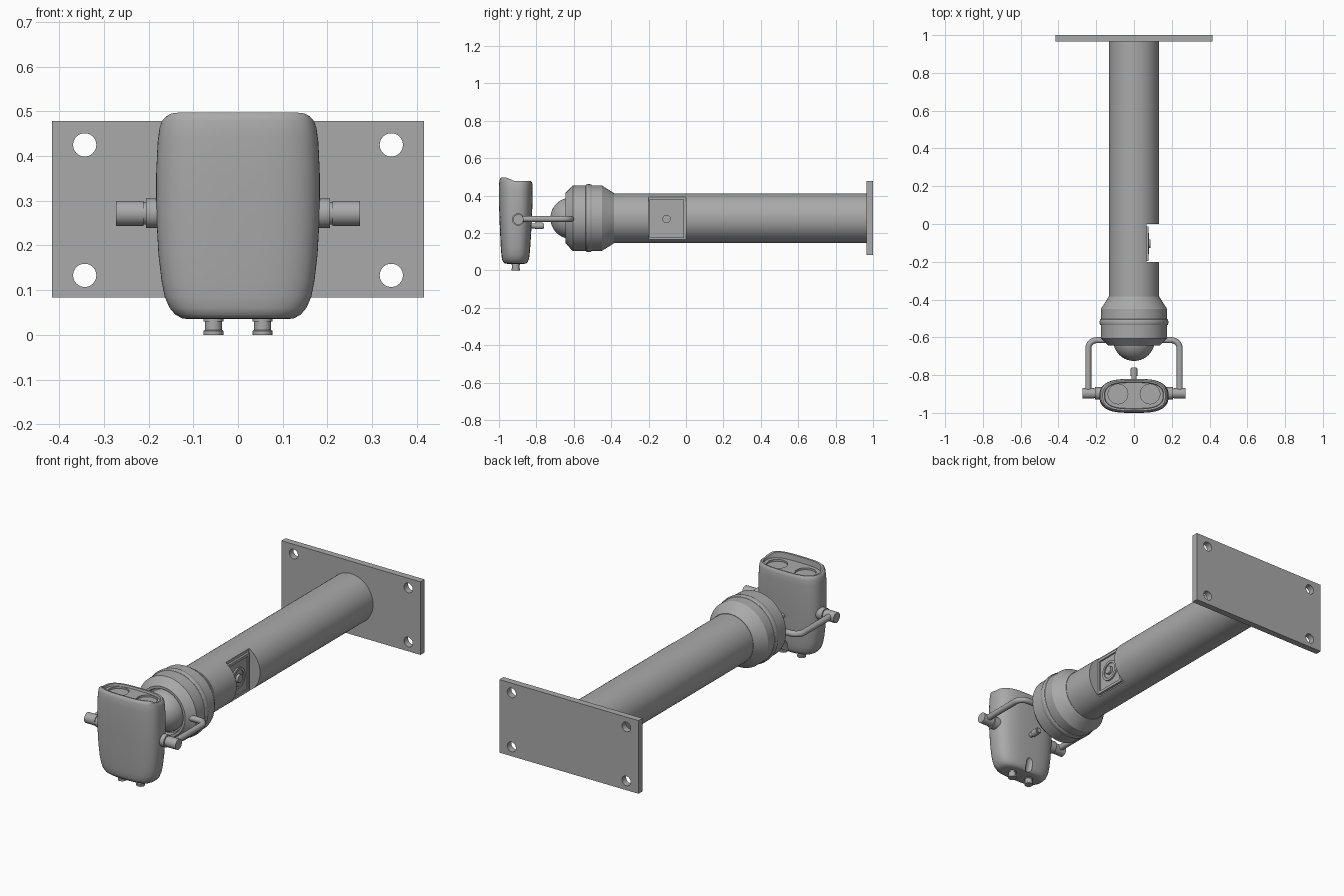
import bpy, bmesh, math
from mathutils import Vector, Matrix

if "Cube" in bpy.data.objects:
    bpy.data.objects.remove(bpy.data.objects["Cube"])

grey = bpy.data.materials.new("plain grey metal")
grey.diffuse_color = (0.40, 0.40, 0.40, 1)
grey.use_nodes = True
grey.node_tree.nodes["Principled BSDF"].inputs["Base Color"].default_value = grey.diffuse_color


def finish(name, bm, angle=30):
    bmesh.ops.recalc_face_normals(bm, faces=bm.faces)
    me = bpy.data.meshes.new(name)
    bm.to_mesh(me)
    bm.free()
    ob = bpy.data.objects.new(name, me)
    bpy.context.collection.objects.link(ob)
    me.materials.append(grey)
    smooth(ob, angle)
    return ob


def activate(ob):
    bpy.ops.object.select_all(action='DESELECT')
    ob.select_set(True)
    bpy.context.view_layer.objects.active = ob


def smooth(ob, angle=30):
    activate(ob)
    bpy.ops.object.shade_smooth_by_angle(angle=math.radians(angle))


def loft(name, rings, angle=30):
    bm = bmesh.new()
    vs = [[bm.verts.new(p) for p in r] for r in rings]
    n = len(rings[0])
    for a, b in zip(vs, vs[1:]):
        for i in range(n):
            bm.faces.new((a[i], a[(i + 1) % n], b[(i + 1) % n], b[i]))
    bm.faces.new(vs[0])
    bm.faces.new(vs[-1])
    return finish(name, bm, angle)


def lathe(name, axis, centre, profile, n=48):
    """Solid of revolution; profile holds (position along axis, radius)."""
    rot = Vector((0, 0, 1)).rotation_difference(Vector(axis)).to_matrix()
    c = Vector(centre)
    rings = [[c + rot @ Vector((r * math.cos(t * math.tau / n), r * math.sin(t * math.tau / n), h))
              for t in range(n)] for h, r in profile]
    return loft(name, rings)


def box(name, lo, hi):
    bm = bmesh.new()
    bmesh.ops.create_cube(bm, size=1)
    lo, hi = Vector(lo), Vector(hi)
    for v in bm.verts:
        v.co = Vector([(lo[i] + hi[i]) / 2 + v.co[i] * (hi[i] - lo[i]) for i in range(3)])
    return finish(name, bm)


def cut(ob, *cutters):
    for c in cutters:
        m = ob.modifiers.new("cut", 'BOOLEAN')
        m.object, m.operation, m.solver = c, 'DIFFERENCE', 'EXACT'
        activate(ob)
        bpy.ops.object.modifier_apply(modifier=m.name)
        bpy.data.objects.remove(c)
    smooth(ob)


Y = (0, 1, 0)
AX = 0.279  # height of the tube axis

# Wall plate with four bolt holes
plate = box("wall_plate", (-0.416, 0.965, 0.083), (0.416, 1.0, 0.478))
cut(plate, *[lathe("bolt_hole", Y, (x, 0.9, z), [(0, 0.026), (0.2, 0.026)], 32)
             for x in (-0.343, 0.343) for z in (0.133, 0.425)])

# Long tube with a flat milled into its right side
tube = lathe("tube", Y, (0, 0, AX), [(-0.40, 0.132), (0.97, 0.132)], 64)
cut(tube, box("flat_cutter", (0.066, -0.2, 0), (0.3, 0.0, 0.6)))

# Square badge plate: frame, field and plain round boss
badge = box("badge_plate", (0.06, -0.196, 0.172), (0.078, -0.012, 0.378))
cut(badge, box("field_cutter", (0.071, -0.182, 0.187), (0.1, -0.026, 0.363)))
lathe("badge_boss", (1, 0, 0), (0, -0.104, 0.275),
      [(0.066, 0.056), (0.079, 0.056), (0.079, 0.042), (0.074, 0.042), (0.074, 0.022),
       (0.088, 0.022)], 32)

# Stepped collar with a central bead and recessed mouth
bead = [(-0.52 - 0.016 * math.cos(a), 0.176 + 0.006 * math.sin(a))
        for a in [math.pi * i / 8 for i in range(9)]]
lathe("collar", Y, (0, 0, AX),
      [(-0.62, 0.118), (-0.644, 0.122), (-0.644, 0.135), (-0.605, 0.175)] + bead +
      [(-0.45, 0.175), (-0.385, 0.134), (-0.385, 0.12)], 64)

# Ball joint
lathe("ball_joint", Y, (0, -0.615, AX),
      [(-0.11 * math.cos(a), max(0.11 * math.sin(a), 0.0005))
       for a in [math.pi * i / 28 for i in range(17)]])


# Head body: rounded sections stacked upward, with a raised front lip
def section(z, hx, y0, y1, lip=0.0, n=72):
    pts = []
    for i in range(n):
        a = i * math.tau / n
        c, s = math.cos(a), math.sin(a)
        x = hx * math.copysign(abs(c) ** 0.62, c)
        y = (y0 + y1) / 2 + (y1 - y0) / 2 * math.copysign(abs(s) ** 0.78, s)
        t = min(max((-0.91 - y) / 0.06, 0), 1)
        pts.append(Vector((x, y, z + lip * t * t * (3 - 2 * t))))
    return pts


L = 0.019
head = loft("head_body", [
    section(0.035, 0.110, -0.955, -0.865),
    section(0.037, 0.125, -0.968, -0.855),
    section(0.045, 0.140, -0.978, -0.846),
    section(0.060, 0.153, -0.984, -0.840),
    section(0.085, 0.164, -0.987, -0.836),
    section(0.120, 0.171, -0.990, -0.833),
    section(0.180, 0.178, -0.993, -0.829),
    section(0.270, 0.183, -0.997, -0.824),
    section(0.360, 0.183, -1.000, -0.821),
    section(0.430, 0.180, -1.000, -0.820, L * 0.7),
    section(0.460, 0.176, -0.998, -0.821, L),
    section(0.472, 0.172, -0.994, -0.824, L),
    section(0.478, 0.166, -0.988, -0.829, L),
    section(0.477, 0.157, -0.979, -0.837, L),
    section(0.466, 0.154, -0.976, -0.840)], 40)
notch = lathe("notch_cutter", (0, 0.25, 1), (0, -0.842, 0.02),
              [(0, 0.022), (0.07, 0.022), (0.085, 0.015), (0.09, 0.004)], 24)
cut(head, notch, *[lathe("socket_cutter", (0, 0, 1), (x, -0.9, 0.456),
                         [(0, 0.052), (0.1, 0.052)]) for x in (-0.085, 0.085)])

# Rear stub on the head
lathe("rear_stub", Y, (0, 0, 0.238),
      [(-0.84, 0.013), (-0.806, 0.013), (-0.806, 0.018), (-0.766, 0.018), (-0.766, 0.013),
       (-0.76, 0.013)], 24)

for side, s in (("left", -1), ("right", 1)):
    # Bottom port
    lathe(side + "_bottom_port", (0, 0, 1), (s * 0.055, -0.91, 0),
          [(0, 0.022), (0.009, 0.022), (0.011, 0.019), (0.03, 0.019), (0.03, 0.022), (0.05, 0.022)], 32)
    # Pivot bushing and knob
    lathe(side + "_pivot", (s, 0, 0), (0, -0.897, 0.272),
          [(0.15, 0.033), (0.206, 0.033), (0.206, 0.025), (0.211, 0.025), (0.211, 0.028),
           (0.273, 0.028)], 32)
    # Bent arm from pivot to collar
    R, cx, cy = 0.045, 0.197, -0.66
    path = [(0.242, -0.89)] + [(cx + R * math.cos(a), cy + R * math.sin(a))
                               for a in [math.pi / 2 * i / 8 for i in range(9)]] + [(0.12, -0.615)]
    cu = bpy.data.curves.new(side + "_arm", 'CURVE')
    cu.dimensions = '3D'
    cu.bevel_depth, cu.bevel_resolution, cu.use_fill_caps = 0.016, 5, True
    sp = cu.splines.new('POLY')
    sp.points.add(len(path) - 1)
    for p, (x, y) in zip(sp.points, path):
        p.co = (s * x, y, 0.275, 1)
    sp.use_smooth = True
    cu.materials.append(grey)
    bpy.context.collection.objects.link(bpy.data.objects.new(side + "_arm", cu))
